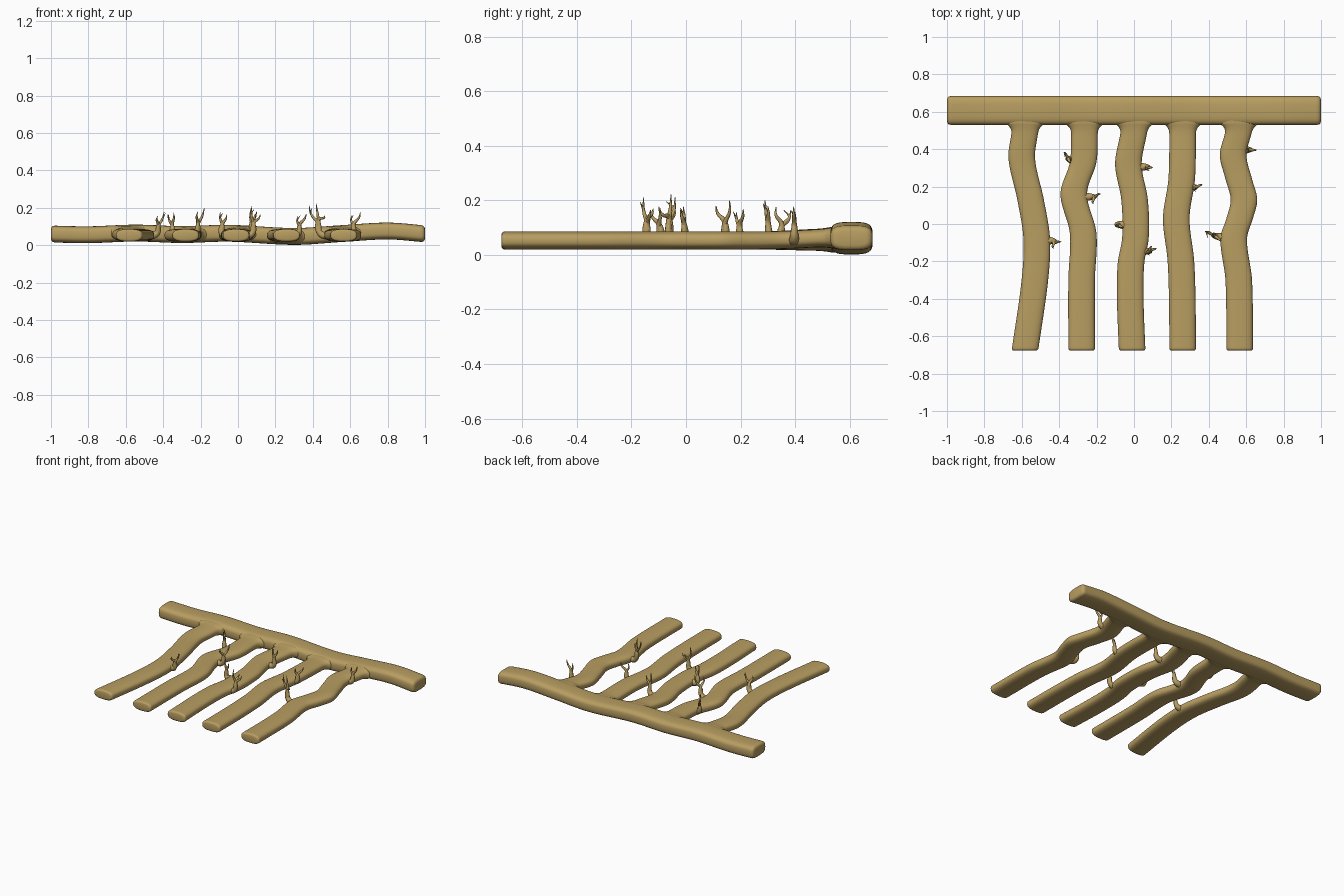
import bpy, bmesh, math
from mathutils import Vector

if "Cube" in bpy.data.objects:
    bpy.data.objects.remove(bpy.data.objects["Cube"])

wood = bpy.data.materials.new("wood")
wood.diffuse_color = (0.48, 0.34, 0.12, 1)
wood.use_nodes = True
wood.node_tree.nodes["Principled BSDF"].inputs["Base Color"].default_value = wood.diffuse_color


def smooth(pts, t):
    # Catmull-Rom style interpolation of (t, value) pairs
    n = len(pts)
    if t <= pts[0][0]:
        return pts[0][1]
    for i in range(n - 1):
        (a, va), (b, vb) = pts[i], pts[i + 1]
        if t <= b:
            def slope(k):
                if k == 0 or k == n - 1:
                    j = 0 if k == 0 else n - 2
                    return (pts[j + 1][1] - pts[j][1]) / (pts[j + 1][0] - pts[j][0])
                return (pts[k + 1][1] - pts[k - 1][1]) / (pts[k + 1][0] - pts[k - 1][0])
            u, h = (t - a) / (b - a), b - a
            return ((2*u**3 - 3*u*u + 1) * va + (u**3 - 2*u*u + u) * h * slope(i)
                    + (3*u*u - 2*u**3) * vb + (u**3 - u*u) * h * slope(i + 1))
    return pts[-1][1]


def power(v, e):
    return math.copysign(abs(v) ** e, v)


def loft(name, sections, axis, exponent, sides=32):
    # sections: (centre, half width, half height); rounded-box cross-sections
    bm = bmesh.new()
    rings = []
    for c, w, h in sections:
        ring = []
        for k in range(sides):
            a = 2 * math.pi * k / sides
            s, r = power(math.cos(a), 2 / exponent) * w, power(math.sin(a), 2 / exponent) * h
            ring.append(bm.verts.new(Vector(c) + (Vector((0, s, r)) if axis == 'X' else Vector((s, 0, r)))))
        rings.append(ring)
    for r0, r1 in zip(rings, rings[1:]):
        for k in range(sides):
            j = (k + 1) % sides
            bm.faces.new((r0[k], r0[j], r1[j], r1[k]))
    bm.faces.new(rings[0])
    bm.faces.new(rings[-1])
    bmesh.ops.recalc_face_normals(bm, faces=bm.faces)
    me = bpy.data.meshes.new(name)
    bm.to_mesh(me)
    bm.free()
    finish(bpy.data.objects.new(name, me))


def finish(ob):
    bpy.context.collection.objects.link(ob)
    ob.data.materials.append(wood)
    bpy.ops.object.select_all(action='DESELECT')
    ob.select_set(True)
    bpy.context.view_layer.objects.active = ob
    if ob.type == 'CURVE':
        bpy.ops.object.convert(target='MESH')
    bpy.ops.object.shade_smooth_by_angle(angle=math.radians(50))


def end_scale(d, r, half):
    # rounded edge near a cut end
    return 1 - (r - math.sqrt(max(0, r*r - (r - d)**2))) / half if d < r else 1


# Crossbar, gently waving up and down
BAR_Z = [(-1, .06), (-.8, .056), (-.55, .065), (-.3, .057), (-.05, .064), (.3, .047),
         (.55, .062), (.8, .076), (1, .061)]
xs = [-1, -.997, -.99, -.98] + [-.97 + 1.94 * i / 80 for i in range(81)] + [.98, .99, .997, 1]
loft("crossbar", [((x, .607, smooth(BAR_Z, x)), .077 * end_scale(1 - abs(x), .02, .077),
                   .045 * end_scale(1 - abs(x), .02, .045)) for x in xs], 'X', 3.4)

# Five winding prongs: (y, x) centre lines from front to crossbar
PRONGS = [
    [(-.675, -.583), (-.3, -.53), (-.08, -.52), (.13, -.553), (.35, -.60), (.5, -.583), (.6, -.583)],
    [(-.675, -.28), (-.3, -.28), (-.05, -.272), (.16, -.322), (.33, -.272), (.48, -.265), (.6, -.265)],
    [(-.675, -.01), (-.4, -.02), (-.21, -.016), (-.07, .008), (.13, .003), (.32, -.03), (.5, 0), (.6, 0)],
    [(-.675, .26), (-.4, .258), (-.19, .25), (.03, .226), (.24, .255), (.5, .26), (.6, .26)],
    [(-.675, .565), (-.3, .56), (-.08, .533), (.03, .565), (.13, .588), (.24, .56), (.37, .53), (.5, .56), (.6, .56)],
]
ys = [-.677, -.675, -.67, -.664] + [-.655 + 1.155 * i / 66 for i in range(67)] + [.507, .514, .52, .526, .531, .535, .54, .6]
for i, path in enumerate(PRONGS):
    secs = []
    for y in ys:
        e = max(0, y + .677)
        f = min(1, max(0, (y - .475) / .062))      # flare into the crossbar
        u = min(1, max(0, (y - .25) / .3))
        x = smooth(path, y)
        z = .053 + (smooth(BAR_Z, x) - .053) * u * u * (3 - 2 * u)
        secs.append(((x, y, z), .071 * end_scale(e, .012, .071) + .035 * f**3,
                     .033 * end_scale(e, .012, .033) + .006 * f**2))
    loft(f"prong_{i + 1}", secs, 'Y', 2.7)

# Forked twigs: prong side anchor (x, y), knob (x, y), branch tips
TWIGS = [
    ((-.47, -.09), (-.435, -.09), [(-.395, -.10, .178), (-.43, -.13, .155)]),
    ((-.31, .335), (-.345, .345), [(-.375, .385, .165), (-.345, .33, .175)]),
    ((-.27, .145), (-.225, .145), [(-.18, .16, .2), (-.215, .11, .18)]),
    ((.02, .305), (.065, .305), [(.07, .29, .2), (.10, .30, .18)]),
    ((-.05, -.005), (-.085, -.003), [(-.095, -.01, .178), (-.06, -.02, .165)]),
    ((.03, -.145), (.075, -.145), [(.075, -.155, .212), (.12, -.13, .165), (.095, -.12, .17)]),
    ((.28, .195), (.322, .197), [(.32, .185, .155), (.365, .21, .168)]),
    ((.50, -.075), (.44, -.065), [(.38, -.04, .212), (.418, -.055, .222), (.46, -.09, .16)]),
    ((.57, .395), (.612, .397), [(.608, .40, .158), (.655, .395, .177)]),
]
for i, (anchor, knob, tips) in enumerate(TWIGS):
    cu = bpy.data.curves.new(f"twig_{i + 1}", 'CURVE')
    cu.dimensions = '3D'
    cu.bevel_depth = 1
    cu.bevel_resolution = 2
    cu.resolution_u = 5
    cu.use_fill_caps = True
    a, k = Vector((*anchor, .052)), Vector((*knob, .062))
    mid = sum((Vector(t) for t in tips), Vector()) / len(tips)
    fork = k.lerp(mid, .38)
    routes = []
    for j, t in enumerate(tips):
        t = Vector(t)
        split = fork + Vector((0, 0, .012 * j))
        bend = split.lerp(t, .55) + Vector(((t.x - mid.x), (t.y - mid.y), 0)) * .35
        routes.append([(a, .024), (k, .017), (split, .0095), (bend, .0055), (t, .0012)])
        # small side sprig on the first branch
        if j == 0:
            tip = bend + Vector(((k.y - t.y) * .3 + .012, (t.x - k.x) * .3 - .012, .028))
            routes.append([(split, .006), (bend, .005), (tip, .001)])
    for route in routes:
        sp = cu.splines.new('BEZIER')
        sp.bezier_points.add(len(route) - 1)
        for p, (co, r) in zip(sp.bezier_points, route):
            p.co, p.radius = co, r
            p.handle_left_type = p.handle_right_type = 'AUTO'
    finish(bpy.data.objects.new(f"twig_{i + 1}", cu))
